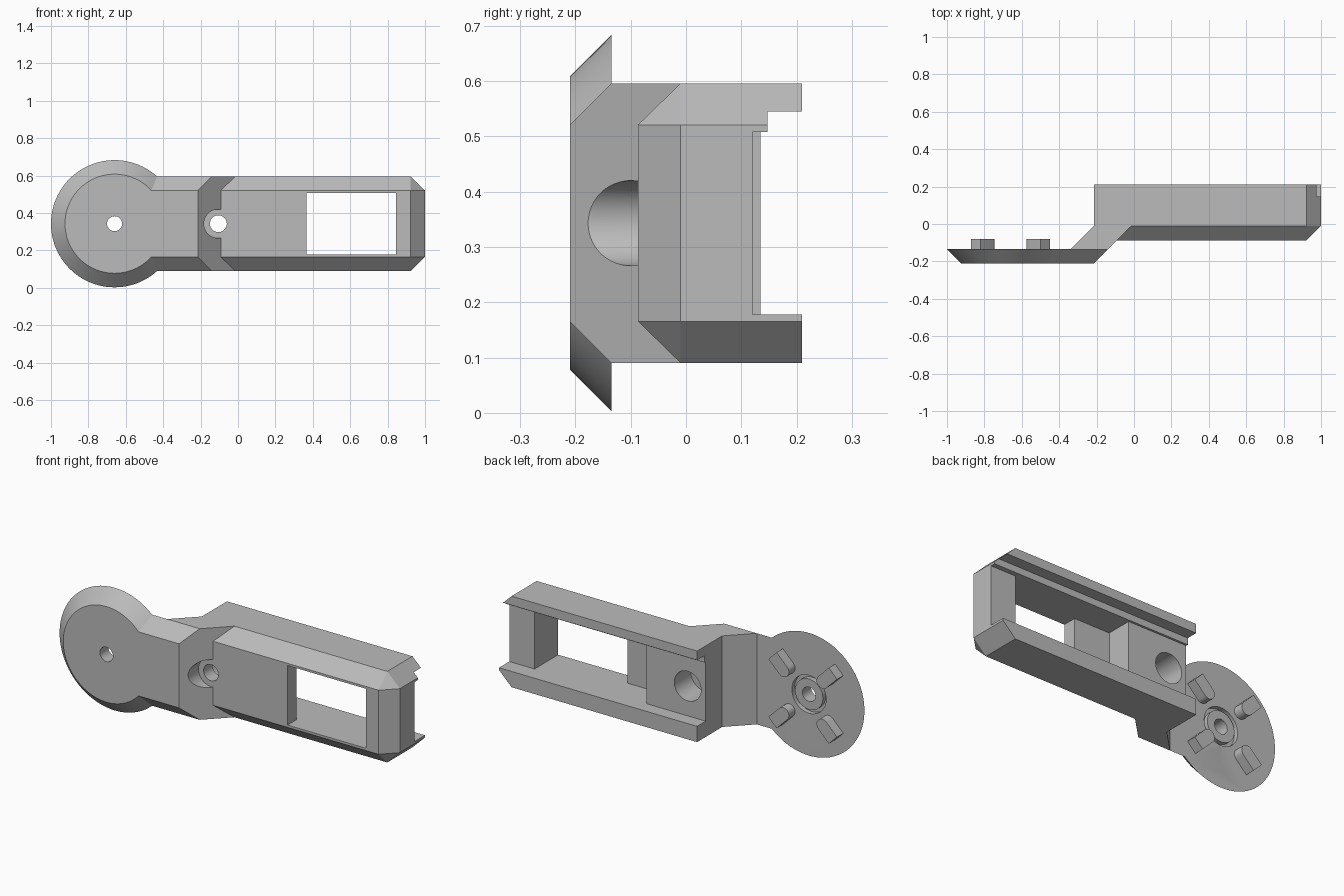
import bpy, bmesh, math
from mathutils import Matrix, Vector

cube = bpy.data.objects.get("Cube")
if cube:
    bpy.data.objects.remove(cube, do_unlink=True)

grey = bpy.data.materials.new("plain_grey")
grey.use_nodes = True
colour = (0.5, 0.5, 0.5, 1)
grey.diffuse_color = colour
grey.node_tree.nodes["Principled BSDF"].inputs["Base Color"].default_value = colour

MID = 0.343            # height of the centre line
WIDE, SLIM = 0.2525, 0.1775   # half heights outside and inside the bevel
SLOT = 0.165           # half height of the channel
PIVOT, SCREW = -0.66, -0.105


def finish(name, bm):
    bmesh.ops.recalc_face_normals(bm, faces=bm.faces)
    mesh = bpy.data.meshes.new(name)
    bm.to_mesh(mesh)
    bm.free()
    mesh.materials.append(grey)
    obj = bpy.data.objects.new(name, mesh)
    bpy.context.collection.objects.link(obj)
    return obj


def hull(name, points):
    """Convex solid from (x, y, half height) points mirrored about MID."""
    bm = bmesh.new()
    for x, y, h in points:
        for s in (-1, 1):
            bm.verts.new((x, y, MID + s * h))
    bmesh.ops.convex_hull(bm, input=bm.verts[:])
    bmesh.ops.dissolve_limit(bm, angle_limit=0.01, verts=bm.verts[:], edges=bm.edges[:])
    return finish(name, bm)


def box(name, x0, x1, y0, y1, z0, z1):
    bm = bmesh.new()
    centre = Vector((x0 + x1, y0 + y1, z0 + z1)) / 2
    bmesh.ops.create_cube(bm, size=1, matrix=Matrix.Translation(centre)
                          @ Matrix.Diagonal((x1 - x0, y1 - y0, z1 - z0, 1)))
    return finish(name, bm)


def round_part(name, x, y0, y1, r0, r1=None, sides=64):
    """Cylinder or cone along y."""
    bm = bmesh.new()
    place = Matrix.Translation((x, (y0 + y1) / 2, MID)) @ Matrix.Rotation(-math.pi / 2, 4, 'X')
    bmesh.ops.create_cone(bm, cap_ends=True, segments=sides, radius1=r0,
                          radius2=r1 or r0, depth=y1 - y0, matrix=place)
    return finish(name, bm)


def combine(target, other, operation):
    mod = target.modifiers.new(operation.lower(), 'BOOLEAN')
    mod.operation, mod.solver, mod.object = operation, 'EXACT', other
    bpy.context.view_layer.objects.active = target
    bpy.ops.object.modifier_apply(modifier=mod.name)
    bpy.data.objects.remove(other, do_unlink=True)


# Housing: plain rear prism with clipped right corners, plus bevelled front
def clipped_outline(left, y):
    return [(left, y, WIDE), (0.923, y, WIDE), (1, y, SLIM)]


arm = hull("arm", clipped_outline(-0.215, -0.01) + clipped_outline(-0.215, 0.21))
front = hull("housing_front", [(-0.092, -0.087, SLIM), (0.923, -0.087, SLIM)]
             + clipped_outline(-0.015, -0.01))
# Sloping neck and bevelled plate leading to the disc
neck = hull("neck", [(x, y, WIDE) for x, y in (
    (-0.34, -0.135), (-0.14, -0.135), (-0.015, -0.01), (-0.215, -0.01))])
plate = hull("plate", [(PIVOT, -0.21, SLIM), (-0.215, -0.21, SLIM),
                       (PIVOT, -0.135, WIDE), (-0.14, -0.135, WIDE)])
disc = round_part("disc", PIVOT, -0.21, -0.135, 0.265, 0.34, 96)
for part in (front, neck, plate, disc):
    combine(arm, part, 'UNION')

# Channel, window, lowered block and end wall, rail step
low, high = MID - SLOT, MID + SLOT
for cutter in (
        box("channel", 0.147, 0.845, -0.01, 0.3, low, high),
        box("window", 0.365, 0.845, -0.2, 0.05, low, high),
        box("block_top", -0.3, 0.2, 0.135, 0.3, low, high),
        box("end_wall_top", 0.8, 1.1, 0.12, 0.3, low, high),
        box("rail_step", -0.3, 1.1, 0.147, 0.3, high - 0.02, 0.545),
        # Screw hole with front and rear counterbores
        round_part("screw_hole", SCREW, -0.3, 0.3, 0.045),
        round_part("screw_front", SCREW, -0.3, -0.087, 0.077),
        round_part("screw_rear", SCREW, -0.01, 0.3, 0.082),
        round_part("pivot_hole", PIVOT, -0.3, 0.1, 0.04)):
    combine(arm, cutter, 'DIFFERENCE')

# Ring groove around the pivot
groove = round_part("groove", PIVOT, -0.16, -0.1, 0.105)
combine(groove, round_part("groove_core", PIVOT, -0.2, 0, 0.085), 'DIFFERENCE')
combine(arm, groove, 'DIFFERENCE')

# Four radial lugs, round at the inner end and square at the outer end
for i in range(4):
    bm = bmesh.new()
    r = 0.0355
    outline = [(0.262, -r), (0.262, r)]
    for k in range(13):
        a = math.pi / 2 + math.pi * k / 12
        outline.append((0.17 + r * math.cos(a), r * math.sin(a)))
    face = bm.faces.new([bm.verts.new((u, -0.14, v)) for u, v in outline])
    top = bmesh.ops.extrude_face_region(bm, geom=[face])
    bmesh.ops.translate(bm, vec=(0, 0.06, 0),
                        verts=[g for g in top["geom"] if isinstance(g, bmesh.types.BMVert)])
    bm.transform(Matrix.Translation((PIVOT, 0, MID))
                 @ Matrix.Rotation(math.pi / 4 + i * math.pi / 2, 4, 'Y'))
    lug = finish("lug_%d" % (i + 1), bm)

# Smooth the round walls, keep edges sharp
for obj in bpy.context.collection.objects:
    if obj.name == "arm" or obj.name.startswith("lug"):
        bpy.ops.object.select_all(action='DESELECT')
        obj.select_set(True)
        bpy.context.view_layer.objects.active = obj
        bpy.ops.object.shade_smooth_by_angle(angle=math.radians(25))
